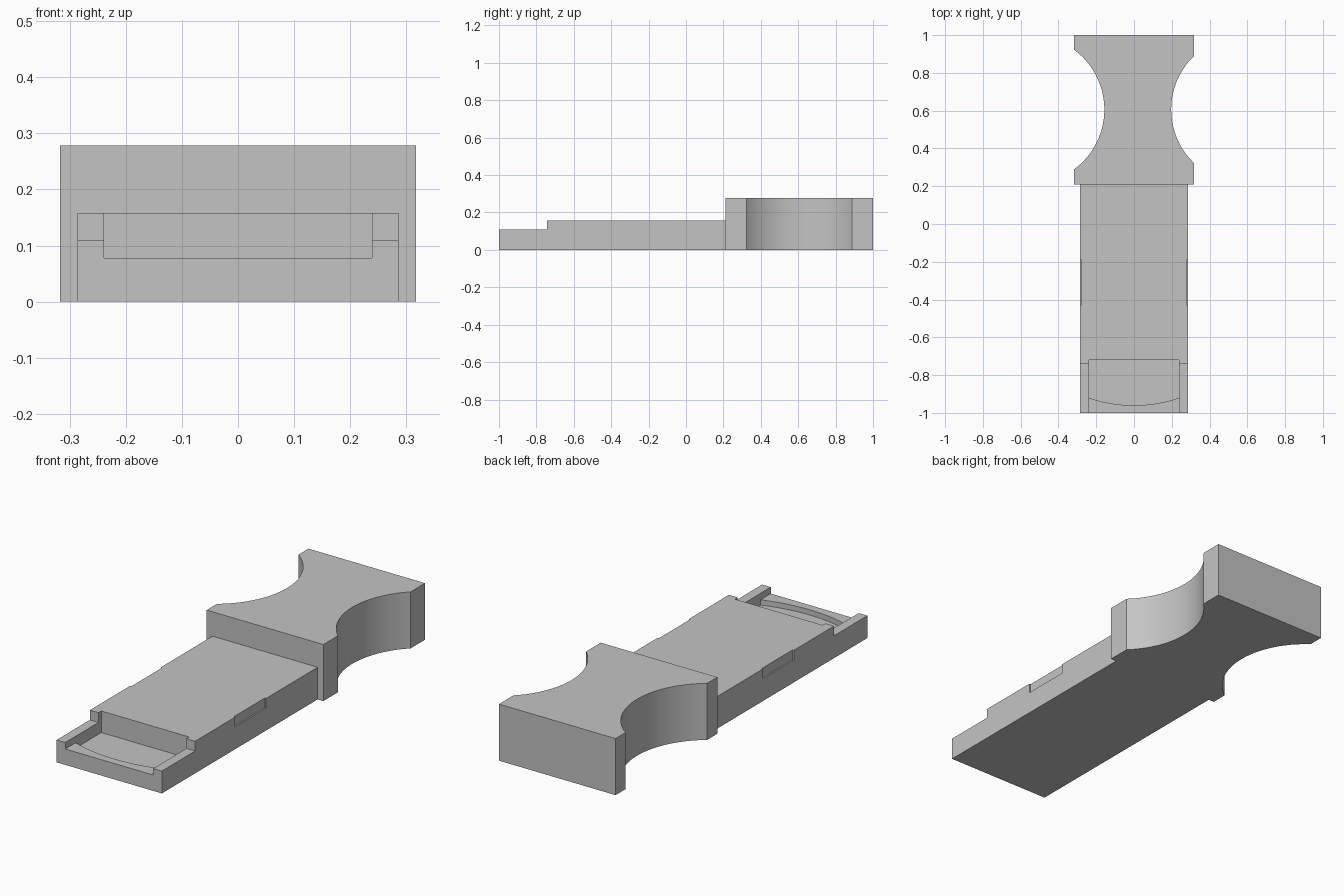
import bpy, bmesh, math

if "Cube" in bpy.data.objects:
    bpy.data.objects.remove(bpy.data.objects["Cube"], do_unlink=True)

grey = bpy.data.materials.new("plain_grey")
grey.use_nodes = True
GREY = (0.55, 0.55, 0.55, 1)
grey.diffuse_color = GREY
grey.node_tree.nodes["Principled BSDF"].inputs["Base Color"].default_value = GREY


def prism(name, outline, low, high):
    """Extrude an outline in the xy plane from low to high."""
    mesh = bpy.data.meshes.new(name)
    bm = bmesh.new()
    face = bm.faces.new([bm.verts.new((x, y, low)) for x, y in outline])
    new = bmesh.ops.extrude_face_region(bm, geom=[face])["geom"]
    bmesh.ops.translate(bm, vec=(0, 0, high - low),
                        verts=[v for v in new if isinstance(v, bmesh.types.BMVert)])
    bmesh.ops.recalc_face_normals(bm, faces=bm.faces)
    bm.to_mesh(mesh)
    bm.free()
    mesh.materials.append(grey)
    obj = bpy.data.objects.new(name, mesh)
    bpy.context.collection.objects.link(obj)
    return obj


def rect(x0, x1, y0, y1):
    return [(x0, y0), (x1, y0), (x1, y1), (x0, y1)]


def arc(cx, cy, r, start, end, steps):
    """Points on a circle between two angles in radians."""
    angles = [start + (end - start) * i / steps for i in range(steps + 1)]
    return [(cx + r * math.cos(a), cy + r * math.sin(a)) for a in angles]


def select_only(obj):
    bpy.ops.object.select_all(action='DESELECT')
    obj.select_set(True)
    bpy.context.view_layer.objects.active = obj


def carve(target, cutter):
    """Subtract the cutter from the target and discard it."""
    cutter.hide_render = True
    mod = target.modifiers.new("carve", 'BOOLEAN')
    mod.operation, mod.solver, mod.object = 'DIFFERENCE', 'EXACT', cutter
    select_only(target)
    bpy.ops.object.modifier_apply(modifier=mod.name)
    bpy.data.objects.remove(cutter, do_unlink=True)


# Long flat body
W, JOIN, TOP = 0.286, 0.21, 0.158
body = prism("body", rect(-W, W, -1, JOIN), 0, TOP)

# Lowered front step
STEP, SLOT = 0.11, 0.239
carve(body, prism("step_cutter", rect(-0.5, 0.5, -1.1, -0.742), STEP, 0.3))

# Slot open to the front, with a deeper pocket behind a curved lip
carve(body, prism("slot_cutter", rect(-SLOT, SLOT, -1.1, -0.72), 0.078, 0.3))
sag = 0.04
radius = (SLOT ** 2 + sag ** 2) / (2 * sag)
half = math.asin(SLOT / radius)
lip = arc(0, radius - 0.96, radius, -math.pi / 2 - half, -math.pi / 2 + half, 20)
carve(body, prism("pocket_cutter", lip + [(SLOT, -0.72), (-SLOT, -0.72)], 0.052, 0.3))

# Shallow notches in both sides
for side in (-1, 1):
    inner, outer = sorted((side * 0.279, side * 0.4))
    carve(body, prism("notch_cutter", rect(inner, outer, -0.43, -0.19), STEP, 0.3))

# Waisted grip: the two side curves differ a little in depth
G, R, MID = 0.317, 0.393, 0.606
right_x, left_x = -0.55, 0.59
a = math.acos((-G - right_x) / R)
b = math.acos((left_x - G) / R)
outline = [(-G, JOIN), (G, JOIN)]
outline += arc(left_x, MID, R, math.pi + b, math.pi - b, 40)
outline += [(G, 1), (-G, 1)]
outline += arc(right_x, MID, R, a, -a, 40)
grip = prism("grip", outline, 0, 0.278)

for part in (body, grip):
    select_only(part)
    bpy.ops.object.shade_smooth_by_angle(angle=math.radians(20))
